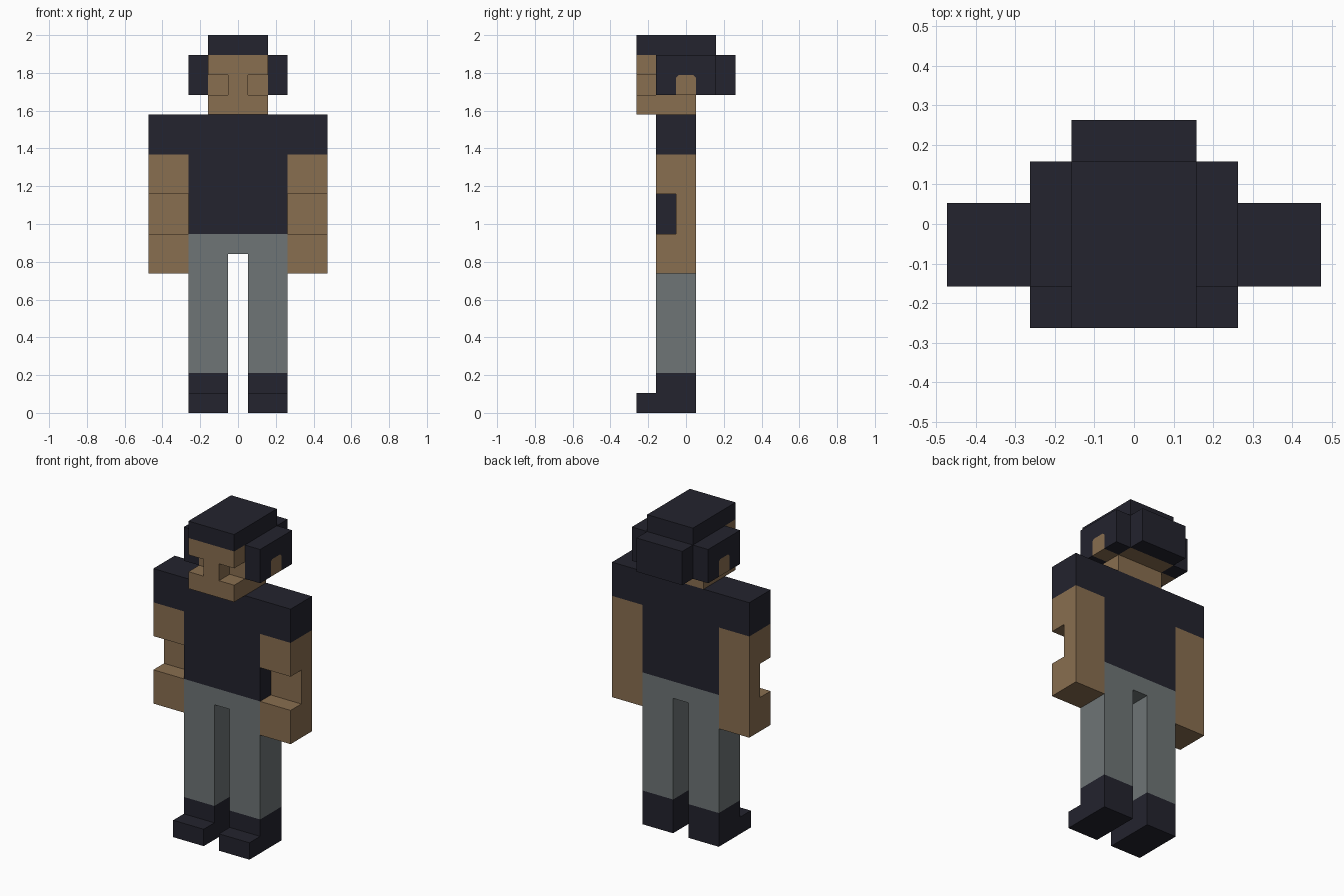
import bpy, bmesh

cube = bpy.data.objects.get("Cube")
if cube:
    bpy.data.objects.remove(cube, do_unlink=True)

U = 2 / 19  # one block; the figure is 19 blocks tall


def material(name, rgb):
    m = bpy.data.materials.new(name)
    m.use_nodes = True
    m.diffuse_color = (*rgb, 1)
    bsdf = next(n for n in m.node_tree.nodes if n.type == 'BSDF_PRINCIPLED')
    bsdf.inputs["Base Color"].default_value = (*rgb, 1)
    return m


SKIN = material("brown skin", (0.250, 0.156, 0.079))
DARK = material("dark navy", (0.0168, 0.0168, 0.0273))
GREY = material("grey cloth", (0.156, 0.178, 0.181))


def extrude(name, mat, profile, start, end, axis):
    """Extrude a profile in block units: axis 'x' takes (y, z), axis 'y' takes (x, z)."""
    def place(a, b, d):
        p = (d, a, b) if axis == 'x' else (a, d, b)
        return [c * U for c in p]
    bm = bmesh.new()
    rings = [[bm.verts.new(place(a, b, d)) for a, b in profile] for d in (start, end)]
    n = len(profile)
    for ring in rings:
        bm.faces.new(ring)
    for i in range(n):
        j = (i + 1) % n
        bm.faces.new((rings[0][i], rings[0][j], rings[1][j], rings[1][i]))
    bmesh.ops.recalc_face_normals(bm, faces=bm.faces)
    mesh = bpy.data.meshes.new(name)
    bm.to_mesh(mesh)
    bm.free()
    mesh.materials.append(mat)
    obj = bpy.data.objects.new(name, mesh)
    bpy.context.collection.objects.link(obj)
    return obj


def box(name, mat, x, y, z):
    return extrude(name, mat, [(y[0], z[0]), (y[1], z[0]), (y[1], z[1]), (y[0], z[1])],
                   x[0], x[1], 'x')


# Head with the chin set forward and the eye hollows open to the sides
extrude("head", SKIN,
        [(-2.5, 15), (0.5, 15), (0.5, 16), (1.5, 16), (1.5, 18), (-2.5, 18),
         (-2.5, 17), (-1.5, 17), (-1.5, 16), (-2.5, 16)], -1.5, 1.5, 'x')
box("nose", SKIN, (-0.5, 0.5), (-2.5, -1.5), (16, 17))

# Hair
box("hair_top", DARK, (-1.5, 1.5), (-2.5, 1.5), (18, 19))
box("hair_back", DARK, (-1.5, 1.5), (1.5, 2.5), (16, 18))

# Shirt with short sleeves, and trousers
extrude("shirt", DARK,
        [(-2.5, 9), (2.5, 9), (2.5, 13), (4.5, 13), (4.5, 15), (-4.5, 15),
         (-4.5, 13), (-2.5, 13)], -1.5, 0.5, 'y')
extrude("trousers", GREY,
        [(-2.5, 2), (-0.5, 2), (-0.5, 8), (0.5, 8), (0.5, 2), (2.5, 2),
         (2.5, 9), (-2.5, 9)], -1.5, 0.5, 'y')

# Paired parts
ear_arch = [(-0.5, 16), (-0.5, 16.87), (-0.37, 17), (0.37, 17), (0.5, 16.87), (0.5, 16)]
for side, s in (("left", 1), ("right", -1)):
    # Side hair, arched around the ear
    extrude(side + "_side_hair", DARK,
            [(-1.5, 16)] + ear_arch + [(1.5, 16), (1.5, 18), (-1.5, 18)],
            1.5 * s, 2.5 * s, 'x')
    extrude(side + "_ear", SKIN, ear_arch, 1.5 * s, 2.5 * s, 'x')
    # Arm with a notch cut into its front
    extrude(side + "_arm", SKIN,
            [(-1.5, 7), (0.5, 7), (0.5, 13), (-1.5, 13), (-1.5, 11),
             (-0.5, 11), (-0.5, 9), (-1.5, 9)], 2.5 * s, 4.5 * s, 'x')
    # Boot with the toe forward
    extrude(side + "_boot", DARK,
            [(-2.5, 0), (0.5, 0), (0.5, 2), (-1.5, 2), (-1.5, 1), (-2.5, 1)],
            0.5 * s, 2.5 * s, 'x')
